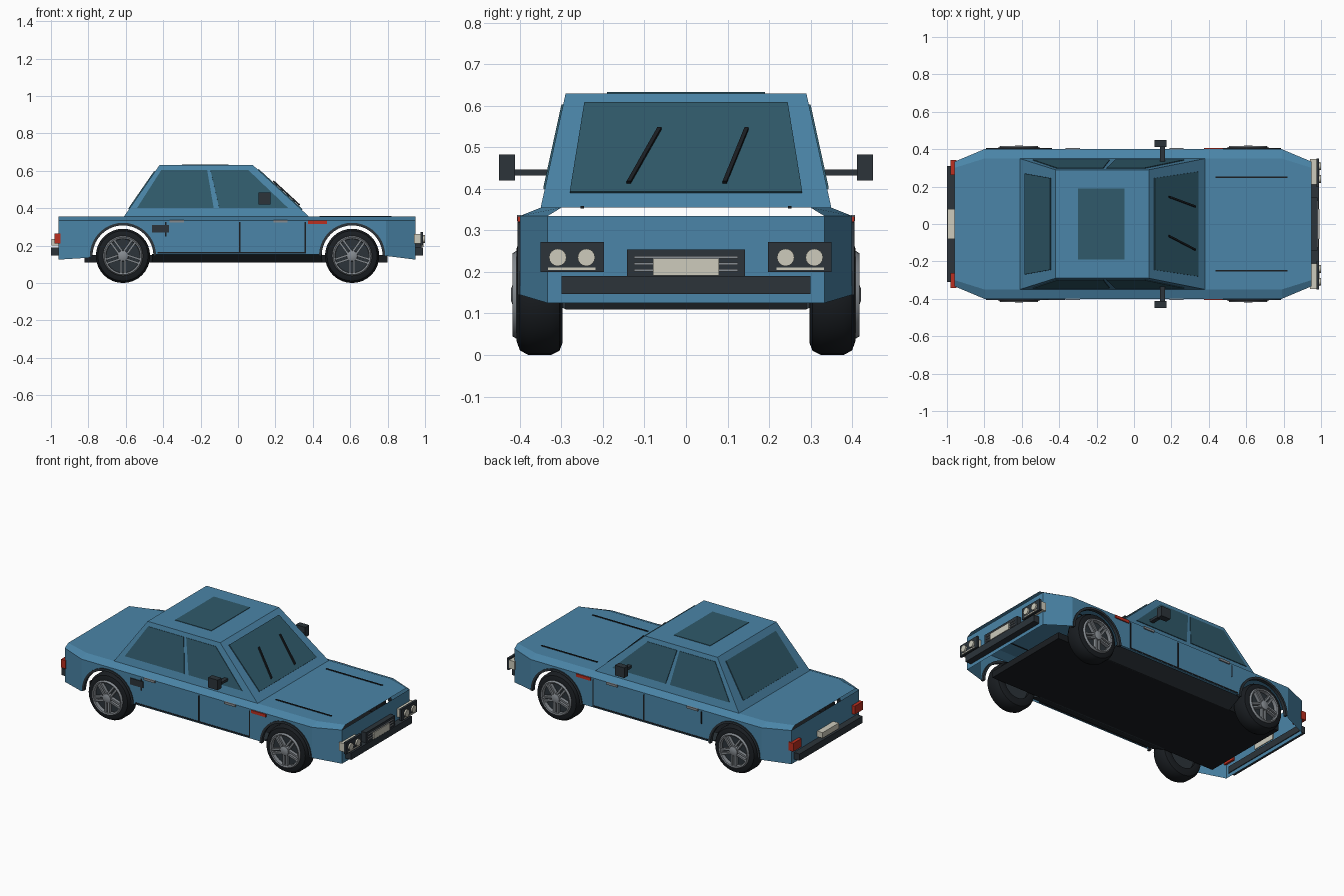
import bpy, bmesh, math
from mathutils import Vector, Matrix

if "Cube" in bpy.data.objects:
    bpy.data.objects.remove(bpy.data.objects["Cube"])


def material(name, rgb):
    m = bpy.data.materials.new(name)
    m.diffuse_color = (*rgb, 1)
    m.use_nodes = True
    m.node_tree.nodes["Principled BSDF"].inputs["Base Color"].default_value = m.diffuse_color
    return m


BLUE = material("body_blue", (0.069, 0.235, 0.392))
GLASS = material("dark_glass", (0.029, 0.102, 0.146))
DARK = material("dark_plastic", (0.025, 0.034, 0.042))
BLACK = material("black_rubber", (0.010, 0.0125, 0.0155))
CREAM = material("cream", (0.61, 0.597, 0.503))
RED = material("lamp_red", (0.50, 0.028, 0.014))
GREY = material("metal_grey", (0.24, 0.262, 0.285))


def finish(name, bm, mat, smooth=False):
    bmesh.ops.recalc_face_normals(bm, faces=bm.faces)
    me = bpy.data.meshes.new(name)
    bm.to_mesh(me)
    bm.free()
    me.materials.append(mat)
    ob = bpy.data.objects.new(name, me)
    bpy.context.collection.objects.link(ob)
    if smooth:
        bpy.context.view_layer.objects.active = ob
        ob.select_set(True)
        bpy.ops.object.shade_smooth_by_angle(angle=math.radians(35))
        ob.select_set(False)
    return ob


def shell(name, polys, mat):
    """Join polygons that share corners."""
    bm = bmesh.new()
    for p in polys:
        bm.faces.new([bm.verts.new(v) for v in p])
    bmesh.ops.remove_doubles(bm, verts=bm.verts, dist=1e-4)
    return finish(name, bm, mat)


def box(name, x, y, z, mat):
    bm = bmesh.new()
    bmesh.ops.create_cube(bm, size=1)
    for v in bm.verts:
        v.co = [(a + b) / 2 + c * (b - a) for (a, b), c in zip((x, y, z), v.co)]
    return finish(name, bm, mat)


def slab(name, pts, shift, mat):
    """Extrude a polygon along a vector."""
    bm = bmesh.new()
    f = bm.faces.new([bm.verts.new(p) for p in pts])
    r = bmesh.ops.extrude_face_region(bm, geom=[f], use_keep_orig=True)
    for v in r["geom"]:
        if isinstance(v, bmesh.types.BMVert):
            v.co += Vector(shift)
    return finish(name, bm, mat)


def lathe(name, profile, x, z, s, mat, n=32, closed=True):
    """Revolve (y, radius) points about a wheel axle."""
    bm = bmesh.new()
    rings = [[bm.verts.new((x + r * math.cos(2 * math.pi * i / n), s * y,
                            z + r * math.sin(2 * math.pi * i / n))) for i in range(n)]
             for y, r in profile]
    for a, b in zip(rings, rings[1:] + rings[:1] if closed else rings[1:]):
        for i in range(n):
            j = (i + 1) % n
            bm.faces.new((a[i], a[j], b[j], b[i]))
    if not closed:
        bm.faces.new(rings[0])
        bm.faces.new(rings[-1])
    return finish(name, bm, mat, True)


def arc(cx, cz, r, n=20):
    return [(cx + r * math.cos(math.pi * i / n), cz + r * math.sin(math.pi * i / n))
            for i in range(n + 1)]


WHEELS = {"rear": -0.615, "front": 0.61}
AXLE = 0.145
ZL, ZT = 0.335, 0.355

# Hollow lower body: sides with arch openings, tapered corners, shoulders, deck
polys = []
side = [(-0.8, ZL), (0.79, ZL), (0.79, 0.145)] + arc(0.61, AXLE, 0.165) \
    + [(0.44, 0.152), (-0.445, 0.152)] + arc(-0.615, AXLE, 0.165) + [(-0.8, 0.135)]
low = [(-0.96, 0.333), (-0.8, 0.40), (0.79, 0.40), (0.95, 0.333)]
top = [(-0.96, 0.30), (-0.8, 0.35), (0.79, 0.35), (0.95, 0.30)]
for s in (1, -1):
    polys.append([(x, s * 0.40, z) for x, z in side])
    for i, j, za, zb in ((0, 1, 0.125, 0.135), (2, 3, 0.145, 0.125)):
        (xa, ya), (xb, yb) = low[i], low[j]
        polys.append([(xa, s * ya, za), (xb, s * yb, zb), (xb, s * yb, ZL), (xa, s * ya, ZL)])
    for i in range(3):
        polys.append([(low[i][0], s * low[i][1], ZL), (low[i + 1][0], s * low[i + 1][1], ZL),
                      (top[i + 1][0], s * top[i + 1][1], ZT), (top[i][0], s * top[i][1], ZT)])
for x in (-0.96, 0.95):
    polys.append([(x, -0.333, 0.125), (x, 0.333, 0.125), (x, 0.333, ZL), (x, -0.333, ZL)])
polys.append([(x, y, ZT) for x, y in top] + [(x, -y, ZT) for x, y in reversed(top)])
shell("lower_body", polys, BLUE)

# Cabin
base = [(-0.61, -0.35, ZT), (0.38, -0.35, ZT), (0.38, 0.35, ZT), (-0.61, 0.35, ZT)]
roof = [(-0.42, -0.29, 0.63), (0.08, -0.29, 0.63), (0.08, 0.29, 0.63), (-0.42, 0.29, 0.63)]
shell("cabin", [roof] + [[base[i], base[(i + 1) % 4], roof[(i + 1) % 4], roof[i]]
                         for i in range(4)], BLUE)


def rise(z):
    return (z - ZT) / 0.275


def screen_x(z):
    return 0.38 - 0.30 * rise(z)


# Glass plates
out = 0.004
slab("windshield", [(screen_x(z), y, z) for y, z in
     ((-0.28, 0.39), (0.28, 0.39), (0.245, 0.605), (-0.245, 0.605))], (out, 0, out), GLASS)
slab("rear_window", [(-0.61 + 0.19 * rise(z), y, z) for y, z in
     ((-0.27, 0.395), (0.27, 0.395), (0.245, 0.595), (-0.245, 0.595))], (-out, 0, out), GLASS)
box("sunroof", (-0.30, -0.05), (-0.19, 0.19), (0.628, 0.633), GLASS)
for s in (1, -1):
    for name, pts in (("rear", ((-0.54, 0.40), (-0.41, 0.603), (-0.165, 0.603), (-0.13, 0.40))),
                      ("front", ((-0.10, 0.40), (-0.147, 0.603), (0.055, 0.603), (0.268, 0.40)))):
        slab(name + "_side_window", [(x, s * (0.35 - 0.06 * rise(z)), z) for x, z in pts],
             (0, s * out, 0.001), GLASS)

# Wipers
for ya, yb in ((-0.138, -0.064), (0.093, 0.146)):
    a, b = Vector((screen_x(0.413) + 0.01, ya, 0.413)), Vector((screen_x(0.543) + 0.01, yb, 0.543))
    w = Vector((0, 0.005, 0))
    slab("wiper", [a - w, a + w, b + w, b - w], (0.006, 0, 0.006), BLACK)

# Floor and sloping sills
box("floor", (-0.82, 0.80), (-0.29, 0.29), (0.11, 0.15), BLACK)
for s in (1, -1):
    slab("sill", [(-0.46, s * 0.28, 0.11), (-0.46, s * 0.29, 0.11), (-0.46, s * 0.385, 0.155),
                  (-0.46, s * 0.28, 0.155)], (0.91, 0, 0), DARK)

# Wheels with five twin spokes, and arch trims
tire = [(0.30, 0.09), (0.297, 0.115), (0.305, 0.135), (0.325, 0.145),
        (0.38, 0.145), (0.40, 0.134), (0.408, 0.112), (0.405, 0.095)]
for s in (1, -1):
    for end, cx in WHEELS.items():
        lathe(end + "_tire", tire, cx, AXLE, s, BLACK)
        lathe(end + "_wheel_disc", [(0.32, 0.10), (0.392, 0.10)], cx, AXLE, s, DARK, closed=False)
        lathe(end + "_rim", [(0.39, 0.09), (0.415, 0.092), (0.418, 0.10), (0.405, 0.108),
                             (0.39, 0.108)], cx, AXLE, s, GREY)
        lathe(end + "_hub", [(0.39, 0.030), (0.416, 0.028), (0.421, 0.016)],
              cx, AXLE, s, GREY, 16, False)
        bm = bmesh.new()
        for k in range(5):
            rot = Matrix.Rotation(math.radians(90 + 72 * k), 4, 'Y')
            for d in (-0.011, 0.011):
                m = Matrix.Translation((cx, s * 0.402, AXLE)) @ rot \
                    @ Matrix.Translation((0.056, 0, d)) @ Matrix.Diagonal((0.078, 0.02, 0.011, 1))
                bmesh.ops.create_cube(bm, size=1, matrix=m)
        finish(end + "_spokes", bm, GREY)
        ring = arc(cx, AXLE, 0.177) + arc(cx, AXLE, 0.163)[::-1]
        slab(end + "_arch_trim", [(x, s * 0.385, z) for x, z in ring], (0, s * 0.021, 0), DARK)

# Side details: door seams, handles, markers, mirrors, hood seams
for s in (1, -1):
    def on_side(name, x, z, mat, depth=0.004):
        box(name, x, sorted((s * 0.398, s * (0.40 + depth))), z, mat)
    for x, z in ((-0.385, 0.25), (0.01, 0.16), (0.36, 0.16)):
        on_side("door_seam", (x - 0.004, x + 0.004), (z, 0.325), BLACK, 0.002)
    on_side("door_bottom_seam", (-0.43, 0.364), (0.157, 0.165), BLACK, 0.002)
    for x in (-0.365, 0.19):
        on_side("door_handle", (x, x + 0.075), (0.323, 0.337), GREY, 0.007)
    on_side("side_marker", (0.375, 0.475), (0.315, 0.333), RED, 0.006)
    box("mirror_arm", (0.14, 0.165), sorted((s * 0.325, s * 0.415)), (0.432, 0.447), DARK)
    box("mirror_head", (0.11, 0.175), sorted((s * 0.412, s * 0.45)), (0.42, 0.483), DARK)
    box("hood_seam", (0.435, 0.82), (s * 0.25 - 0.004, s * 0.25 + 0.004), (0.353, 0.359), BLACK)
box("side_vent", (-0.46, -0.37), (-0.405, -0.397), (0.27, 0.31), DARK)

# Front end: bumper, grille, plate, lamps
box("front_bumper", (0.945, 0.99), (-0.30, 0.30), (0.147, 0.19), DARK)
box("grille", (0.945, 0.982), (-0.142, 0.142), (0.19, 0.254), DARK)
for z in (0.204, 0.22, 0.236):
    box("grille_slat", (0.98, 0.987), (-0.125, 0.125), (z - 0.003, z + 0.003), GREY)
box("front_plate", (0.98, 0.992), (-0.08, 0.08), (0.192, 0.233), CREAM)
for s in (1, -1):
    box("corner_lamp", (0.94, 0.976), sorted((s * 0.21, s * 0.348)), (0.21, 0.262), CREAM)
    box("headlamp_housing", (0.975, 0.99), sorted((s * 0.197, s * 0.35)), (0.20, 0.272), DARK)
    box("lamp_strip", (0.985, 0.993), sorted((s * 0.218, s * 0.332)), (0.205, 0.211), CREAM)
    for y in (0.24, 0.309):
        bm = bmesh.new()
        bmesh.ops.create_cone(bm, cap_ends=True, segments=16, radius1=0.021, radius2=0.021,
                              depth=0.015, matrix=Matrix.Translation((0.9925, s * y, 0.235))
                              @ Matrix.Rotation(math.pi / 2, 4, 'Y'))
        finish("headlamp", bm, CREAM, True)

# Rear end: bumper, plate, tail lamps
box("rear_bumper", (-1.0, -0.955), (-0.31, 0.31), (0.148, 0.19), DARK)
box("rear_plate", (-0.998, -0.955), (-0.08, 0.08), (0.20, 0.235), CREAM)
for s in (1, -1):
    box("tail_lamp", (-0.98, -0.948), sorted((s * 0.262, s * 0.343)), (0.212, 0.264), RED)
